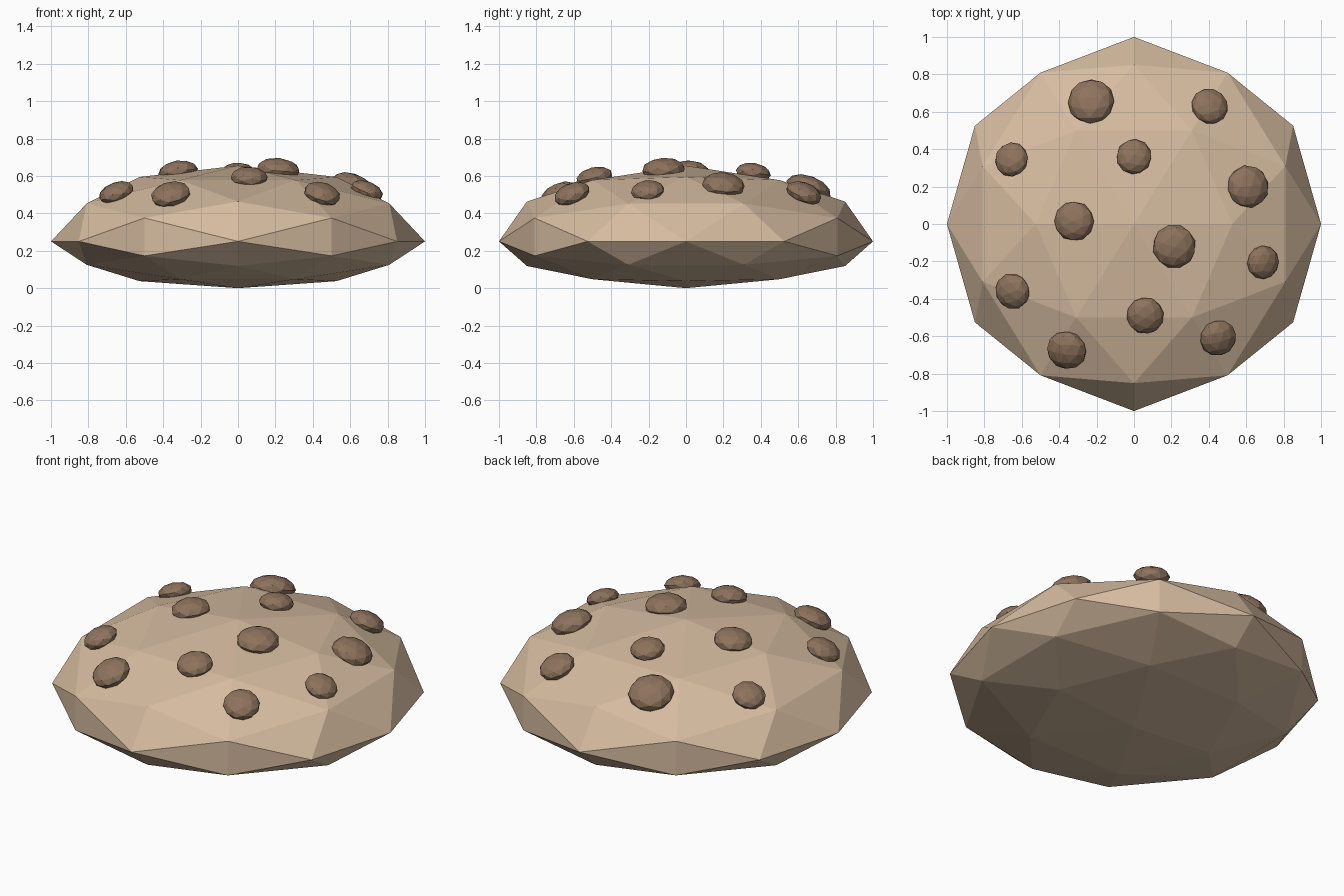
import bpy, bmesh, math
from mathutils import Vector, Matrix

if "Cube" in bpy.data.objects:
    bpy.data.objects.remove(bpy.data.objects["Cube"])

MID, TOP, BOTTOM = 0.25, 0.405, 0.25   # rim height, dome height, base depth


def material(name, color):
    m = bpy.data.materials.new(name)
    m.diffuse_color = (*color, 1)
    m.use_nodes = True
    m.node_tree.nodes["Principled BSDF"].inputs["Base Color"].default_value = m.diffuse_color
    return m


def faceted_ball():
    """Once-subdivided icosahedron with its two-fold axes along x, y and z."""
    t = (1 + math.sqrt(5)) / 2
    corners = []
    for a in (-1, 1):
        for b in (-t, t):
            corners += [Vector((b, a, 0)), Vector((0, b, a)), Vector((a, 0, b))]
    points = [c.normalized() for c in corners]
    for i, p in enumerate(corners):
        for q in corners[:i]:
            if (p - q).length < 2.1:
                points.append((p + q).normalized())
    bm = bmesh.new()
    for p in points:
        bm.verts.new(p)
    bmesh.ops.convex_hull(bm, input=bm.verts[:])
    bmesh.ops.recalc_face_normals(bm, faces=bm.faces[:])
    return bm


def finish(bm, name, mat):
    me = bpy.data.meshes.new(name)
    bm.to_mesh(me)
    bm.free()
    me.materials.append(mat)
    ob = bpy.data.objects.new(name, me)
    bpy.context.collection.objects.link(ob)
    return ob


dough = material("dough", (0.67, 0.50, 0.35))
chocolate = material("chocolate", (0.27, 0.17, 0.11))

# Cookie body: faceted ball with a taller dome than base
bm = faceted_ball()
for v in bm.verts:
    v.co.z = MID + v.co.z * (TOP if v.co.z > 0 else BOTTOM)
finish(bm, "cookie_body", dough)

# Chips: x, y, radius; flattened balls lying along the dome surface
chips = [(-0.23, 0.655, 0.125), (0.405, 0.63, 0.10), (-0.655, 0.345, 0.093),
         (0.0, 0.36, 0.095), (0.61, 0.2, 0.115), (-0.32, 0.015, 0.107),
         (0.215, -0.12, 0.117), (0.69, -0.205, 0.09), (-0.65, -0.36, 0.097),
         (0.06, -0.49, 0.10), (-0.36, -0.675, 0.108), (0.45, -0.61, 0.10)]
for i, (x, y, r) in enumerate(chips):
    h = math.sqrt(1 - x * x - y * y)
    normal = Vector((x, y, h / TOP)).normalized()
    tilt = Vector((0, 0, 1)).rotation_difference(normal).to_matrix().to_4x4()
    bm = faceted_ball()
    bm.transform(Matrix.Translation((x, y, MID + TOP * h - 0.01)) @ tilt
                 @ Matrix.Rotation(i * 2.4, 4, 'Z')
                 @ Matrix.Diagonal((r, r, r * 0.55, 1)))
    finish(bm, f"chocolate_chip_{i + 1}", chocolate)
